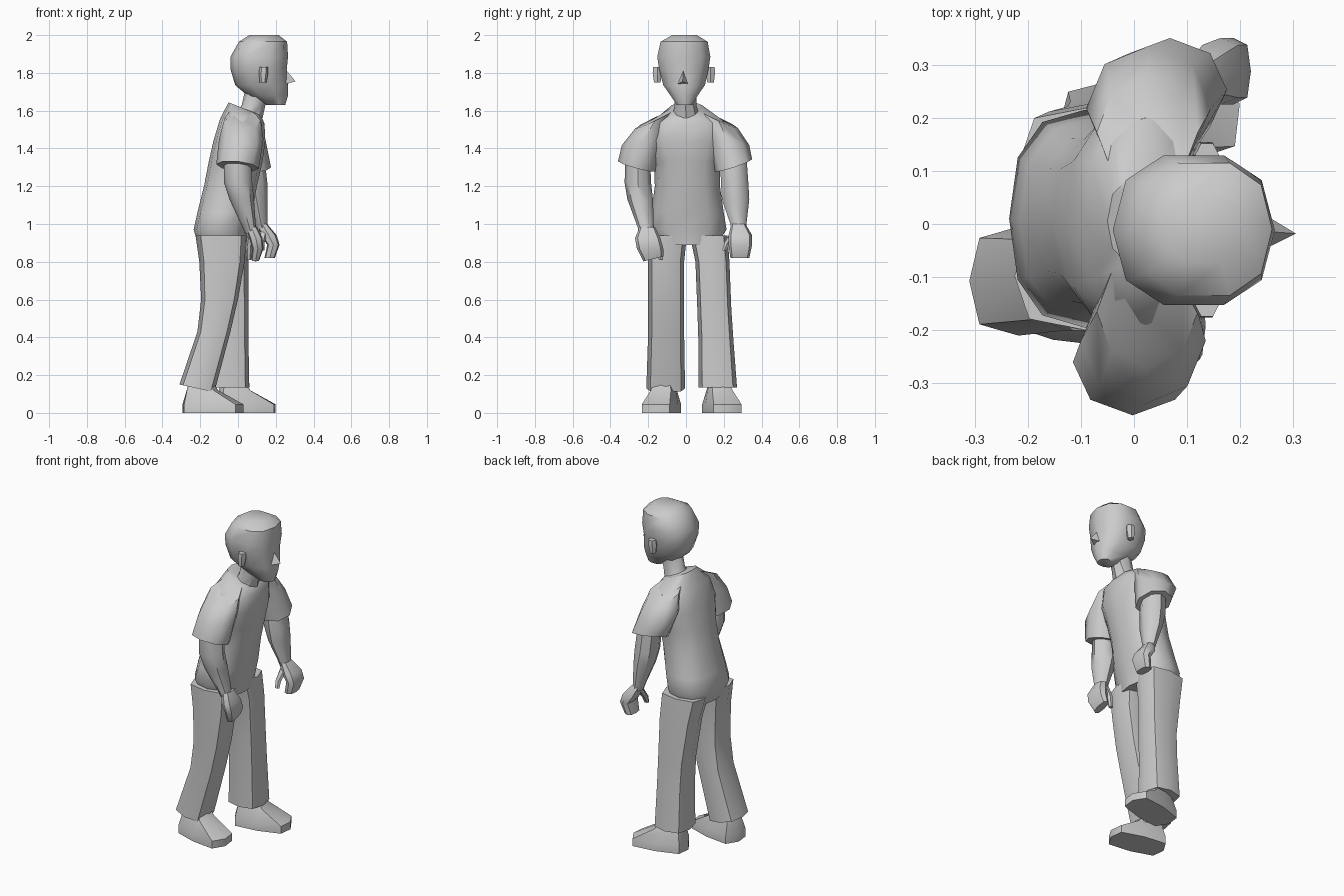
import bpy, bmesh
from math import cos, sin, pi, radians, copysign
from mathutils import Matrix, Vector


def finish(bm, name, sharp=45):
    bmesh.ops.recalc_face_normals(bm, faces=bm.faces)
    me = bpy.data.meshes.new(name)
    bm.to_mesh(me)
    bm.free()
    me.shade_smooth()
    me.set_sharp_from_angle(angle=radians(sharp))
    ob = bpy.data.objects.new(name, me)
    bpy.context.collection.objects.link(ob)
    return ob


def loft(name, sections, n=8, e=2.0, yaw=0, sharp=45):
    """Skin rings (x0, x1, y0, y1, z[, slope_x, slope_y]); e is the squareness."""
    bm = bmesh.new()
    rings = []
    cx = (sections[0][0] + sections[0][1]) / 2
    cy = (sections[0][2] + sections[0][3]) / 2
    for s in sections:
        x0, x1, y0, y1, z = s[:5]
        sx, sy = (tuple(s[5:]) + (0, 0))[:2]
        ring = []
        for i in range(n):
            c, d = cos(2 * pi * i / n), sin(2 * pi * i / n)
            dx = copysign(abs(c) ** (2 / e), c) * (x1 - x0) / 2
            dy = copysign(abs(d) ** (2 / e), d) * (y1 - y0) / 2
            p = Vector(((x0 + x1) / 2 + dx - cx, (y0 + y1) / 2 + dy - cy,
                        z + sx * dx + sy * dy))
            ring.append(bm.verts.new(Matrix.Rotation(yaw, 3, 'Z') @ p + Vector((cx, cy, 0))))
        rings.append(ring)
    for a, b in zip(rings, rings[1:]):
        for i in range(n):
            j = (i + 1) % n
            bm.faces.new((a[i], a[j], b[j], b[i]))
    bm.faces.new(rings[0])
    bm.faces.new(rings[-1])
    return finish(bm, name, sharp)


# Torso, leaning forward, with a sloping collar
loft("torso", [
    (-0.21, 0.045, -0.14, 0.16, 0.89),
    (-0.235, 0.05, -0.195, 0.215, 0.97),
    (-0.215, 0.075, -0.185, 0.20, 1.06),
    (-0.18, 0.10, -0.165, 0.18, 1.2),
    (-0.155, 0.13, -0.17, 0.18, 1.33),
    (-0.13, 0.145, -0.21, 0.21, 1.44),
    (-0.095, 0.14, -0.19, 0.20, 1.545, -0.1),
    (-0.05, 0.12, -0.085, 0.095, 1.61, -0.4)], n=12, e=2.4)

# Short sleeves
loft("right_sleeve", [
    (-0.07, 0.12, -0.27, -0.06, 1.555, -0.1, 0.48),
    (-0.10, 0.135, -0.34, -0.10, 1.45, 0, 0.28),
    (-0.115, 0.11, -0.36, -0.16, 1.305, -0.1, -0.27)], sharp=50)
loft("left_sleeve", [
    (-0.07, 0.12, 0.07, 0.275, 1.555, -0.1, -0.46),
    (-0.09, 0.145, 0.10, 0.335, 1.45, 0, -0.28),
    (-0.04, 0.175, 0.155, 0.35, 1.31, -0.1, 0.33)], sharp=50)

# Bare arms
loft("right_arm", [
    (-0.075, 0.07, -0.32, -0.19, 1.36),
    (-0.075, 0.075, -0.325, -0.185, 1.22),
    (-0.045, 0.085, -0.31, -0.175, 1.13),
    (0.025, 0.095, -0.255, -0.17, 0.98),
    (0.04, 0.105, -0.25, -0.17, 0.95)])
loft("left_arm", [
    (0.0, 0.14, 0.18, 0.32, 1.36),
    (0.01, 0.155, 0.185, 0.33, 1.22),
    (0.04, 0.155, 0.19, 0.335, 1.13),
    (0.09, 0.155, 0.235, 0.32, 1.0),
    (0.10, 0.16, 0.24, 0.32, 0.97)])

# Curled hands with thumbs
loft("right_hand", [
    (0.04, 0.10, -0.245, -0.165, 0.985),
    (0.06, 0.13, -0.27, -0.135, 0.925),
    (0.075, 0.135, -0.26, -0.12, 0.87),
    (0.07, 0.115, -0.225, -0.12, 0.815, 0, 0.25)], e=3)
loft("left_hand", [
    (0.10, 0.155, 0.24, 0.315, 1.0),
    (0.12, 0.205, 0.225, 0.35, 0.94),
    (0.155, 0.22, 0.225, 0.35, 0.89),
    (0.14, 0.195, 0.235, 0.335, 0.82)], e=3)
loft("right_thumb", [
    (0.05, 0.09, -0.185, -0.145, 0.95),
    (0.04, 0.075, -0.16, -0.125, 0.88),
    (0.045, 0.07, -0.145, -0.12, 0.81)], n=6)
loft("left_thumb", [
    (0.11, 0.16, 0.235, 0.28, 0.96),
    (0.105, 0.14, 0.20, 0.24, 0.90),
    (0.11, 0.14, 0.19, 0.215, 0.86)], n=6)

# Flared trouser legs: right one trails, left one leads
loft("right_trouser_leg", [
    (-0.225, 0.045, -0.2, 0.005, 0.94),
    (-0.205, 0.035, -0.2, -0.01, 0.8),
    (-0.195, 0.0, -0.2, -0.01, 0.6),
    (-0.215, -0.04, -0.2, -0.01, 0.43),
    (-0.31, -0.125, -0.21, -0.005, 0.13, -0.22)], e=3, sharp=50)
loft("left_trouser_leg", [
    (-0.215, 0.05, 0.02, 0.22, 0.94),
    (-0.185, 0.055, 0.05, 0.23, 0.8),
    (-0.145, 0.055, 0.06, 0.24, 0.55),
    (-0.14, 0.055, 0.065, 0.25, 0.4),
    (-0.145, 0.06, 0.065, 0.27, 0.135)], e=3, sharp=50)

# Wedge-shaped shoes, toes turned outwards
for name, cx, cy, yaw in (("right_shoe", -0.135, -0.13, -0.22),
                          ("left_shoe", 0.035, 0.19, 0.22)):
    loft(name, [
        (cx - 0.163, cx + 0.168, cy - 0.09, cy + 0.09, 0.0),
        (cx - 0.163, cx + 0.168, cy - 0.09, cy + 0.09, 0.045),
        (cx - 0.14, cx + 0.03, cy - 0.065, cy + 0.065, 0.12),
        (cx - 0.125, cx + 0.0, cy - 0.05, cy + 0.05, 0.17)], e=4, yaw=yaw)

# Neck and head
loft("neck", [
    (-0.03, 0.13, -0.075, 0.075, 1.56),
    (0.02, 0.145, -0.06, 0.055, 1.63),
    (0.04, 0.17, -0.065, 0.055, 1.72)])
loft("head", [
    (0.15, 0.25, -0.05, 0.035, 1.63),
    (0.05, 0.265, -0.085, 0.065, 1.68),
    (-0.015, 0.265, -0.125, 0.105, 1.735),
    (-0.04, 0.258, -0.148, 0.125, 1.82),
    (-0.04, 0.265, -0.158, 0.135, 1.885),
    (0.005, 0.26, -0.14, 0.12, 1.965),
    (0.06, 0.215, -0.075, 0.06, 2.0)], n=10, e=2.4)

# Ears
for name, y in (("right_ear", -0.152), ("left_ear", 0.13)):
    loft(name, [(0.115, 0.15, y - 0.02, y + 0.02, 1.75),
                (0.11, 0.16, y - 0.028, y + 0.028, 1.80),
                (0.115, 0.16, y - 0.025, y + 0.025, 1.83)], n=6)

# Nose: a small pyramid
bm = bmesh.new()
for p in ((0.25, -0.014, 1.82), (0.25, -0.045, 1.74), (0.25, 0.015, 1.74), (0.305, -0.018, 1.755)):
    bm.verts.new(p)
bmesh.ops.convex_hull(bm, input=bm.verts)
finish(bm, "nose")
